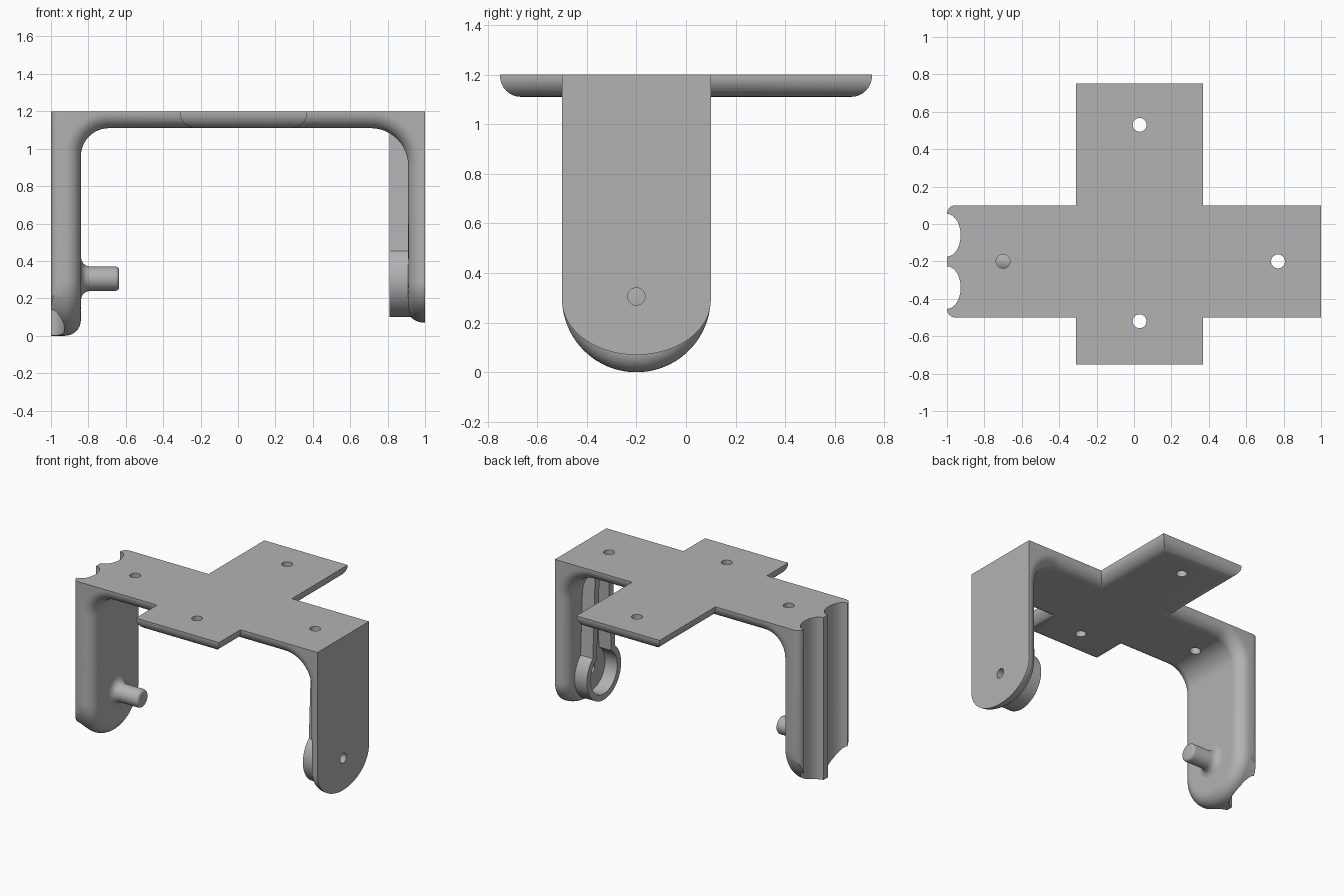
import bpy, bmesh, math
from math import sin, cos, pi, sqrt
from mathutils import Matrix

if "Cube" in bpy.data.objects:
    bpy.data.objects.remove(bpy.data.objects["Cube"])

grey = bpy.data.materials.new("matte grey")
grey.use_nodes = True
grey.diffuse_color = (0.45, 0.45, 0.45, 1)
grey.node_tree.nodes["Principled BSDF"].inputs["Base Color"].default_value = (0.45, 0.45, 0.45, 1)

MID = -0.2       # centre of the strap across its width
HALF = 0.3       # half width of the strap
TOP = 1.2
THICK = 0.09     # plate and right arm
THICK_L = 0.16   # left arm
ROUND = 0.085    # rounding of the inner edges


def finish(bm, name):
    bmesh.ops.remove_doubles(bm, verts=bm.verts, dist=1e-5)
    bmesh.ops.recalc_face_normals(bm, faces=bm.faces)
    mesh = bpy.data.meshes.new(name)
    bm.to_mesh(mesh)
    bm.free()
    mesh.materials.append(grey)
    obj = bpy.data.objects.new(name, mesh)
    bpy.context.collection.objects.link(obj)
    return obj


def loft(rings, name, closed=False):
    """Skin matching rings of points; cap the ends unless the loft is closed."""
    bm = bmesh.new()
    rows = [[bm.verts.new(p) for p in ring] for ring in rings]
    n = len(rows[0])
    pairs = list(zip(rows, rows[1:])) + ([(rows[-1], rows[0])] if closed else [])
    for a, b in pairs:
        for i in range(n):
            j = (i + 1) % n
            bm.faces.new((a[i], a[j], b[j], b[i]))
    if not closed:
        bm.faces.new(rows[0])
        bm.faces.new(rows[-1])
    return finish(bm, name)


def cylinder(centre, radius, depth, axis, name):
    bm = bmesh.new()
    turn = Matrix.Rotation(pi / 2, 4, 'Y') if axis == 'X' else Matrix()
    bmesh.ops.create_cone(bm, cap_ends=True, segments=32, radius1=radius, radius2=radius,
                          depth=depth, matrix=Matrix.Translation(centre) @ turn)
    return finish(bm, name)


def boolean(obj, tool, operation):
    mod = obj.modifiers.new("combine", 'BOOLEAN')
    mod.operation = operation
    mod.solver = 'EXACT'
    mod.object = tool
    activate(obj)
    bpy.ops.object.modifier_apply(modifier=mod.name)
    bpy.data.objects.remove(tool)


def activate(obj):
    bpy.ops.object.select_all(action='DESELECT')
    obj.select_set(True)
    bpy.context.view_layer.objects.active = obj


def smooth(obj):
    activate(obj)
    bpy.ops.object.shade_smooth_by_angle(angle=math.radians(32))


def edge_loss(dist, r=ROUND):
    """Material removed by a rounded edge at a distance from the outline."""
    d = min(max(dist, 0), r)
    return r - sqrt(max(0, r * r - (r - d) ** 2))


def groove(y):
    """Depth of the outer face of the left arm: two channels and soft corners."""
    for c in (-0.14, 0.14):
        t = (y - c) / 0.114
        if abs(t) < 1:
            return 0.073 * sqrt(1 - t * t)
    return edge_loss(HALF - abs(y), 0.045)


def arm_end(y, centre, height, thick, spread):
    """Depth and height along the rounded lower end of an arm, bottom up."""
    drop = height * sqrt(max(0, 1 - (y / HALF) ** 2))
    pts = []
    for k in range(17):
        z = drop * cos(k / 16 * pi / 2)
        rho = sqrt((y / HALF) ** 2 + (z / height) ** 2)
        dist = min((1 - rho) * spread, HALF - abs(y))
        pts.append((thick - edge_loss(dist), centre - z))
    return pts


def strap_slice(y):
    e = edge_loss(HALF - abs(y))
    left = arm_end(y, 0.3, 0.3, THICK_L, 0.3)
    right = arm_end(y, 0.29, 0.22, THICK, 0.27)
    pts = [(-1 + d, z) for d, z in left]
    for k in range(13):
        a = pi - k / 12 * pi / 2
        pts.append((-0.69 + (0.15 + e) * cos(a), 0.96 + (0.15 + e) * sin(a)))
    for k in range(13):
        a = pi / 2 - k / 12 * pi / 2
        pts.append((0.71 + (0.2 + e) * cos(a), 0.91 + (0.2 + e) * sin(a)))
    pts += [(1 - d, z) for d, z in reversed(right)]
    g = -1 + groove(y)
    pts += [(1, right[0][1]), (1, TOP), (g, TOP), (g, left[0][1])]
    return [(x, y + MID, z) for x, z in pts]


# Bent strap: both arms, top strip, inner fillets and outer channels
samples = {round(HALF * sin(pi * (k / 40 - 0.5)), 5) for k in range(41)}
for c in (-0.14, 0.14):
    samples |= {round(c - 0.114 * cos(pi * k / 18), 5) for k in range(19)}
bracket = loft([strap_slice(y) for y in sorted(samples)], "bracket_body")

# Cross plate with rounded lower edges
bm = bmesh.new()
bmesh.ops.create_cube(bm, size=1, matrix=Matrix.Translation((0.03, 0, TOP - THICK / 2))
                      @ Matrix.Diagonal((0.68, 1.5, THICK, 1)))
low = [e for e in bm.edges if all(v.co.z < TOP - THICK / 2 for v in e.verts)]
bmesh.ops.bevel(bm, geom=low, offset=ROUND, segments=8, profile=0.5, affect='EDGES')
boolean(bracket, finish(bm, "cross_plate"), 'UNION')

# Screw holes in the plate and pivot hole in the right arm
for x, y in ((0.03, 0.53), (0.03, -0.52), (0.77, MID), (-0.7, MID)):
    boolean(bracket, cylinder((x, y, TOP), 0.037, 0.5, 'Z', "hole_cutter"), 'DIFFERENCE')
boolean(bracket, cylinder((1, MID, 0.305), 0.035, 0.5, 'X', "hole_cutter"), 'DIFFERENCE')
smooth(bracket)


# Keyhole guide on the inside of the right arm: ring below, converging rails above
def keyhole(radius, neck, tip):
    a0 = math.asin(neck / radius)
    arc = [a0 + (2 * pi - 2 * a0) * k / 48 for k in range(49)]
    pts = [(radius * sin(a), 0.3 + radius * cos(a)) for a in arc]
    return [(tip, 1.13)] + pts + [(-tip, 1.13)]


guide = loft([[(0.81, MID + a[0], a[1]), (0.96, MID + a[0], a[1]),
               (0.96, MID + b[0], b[1]), (0.81, MID + b[0], b[1])]
              for a, b in zip(keyhole(0.2, 0.13, 0.1), keyhole(0.155, 0.085, 0.045))],
             "pivot_guide")
smooth(guide)

# Pivot pin on the left arm with a flared root and a softened tip
root = [(-0.79 - 0.05 * sin(a), 0.115 - 0.05 * cos(a)) for a in (0, 0.4, 0.8, 1.2, pi / 2)]
tip = [(-0.655 + 0.02 * sin(a), 0.045 + 0.02 * cos(a)) for a in (0, 0.4, 0.8, 1.2, pi / 2)]
outline = [(-0.86, 0.115)] + root[::-1] + tip
pin = loft([[(x, MID + r * cos(2 * pi * k / 40), 0.305 + r * sin(2 * pi * k / 40))
             for k in range(40)] for x, r in outline], "pivot_pin")
smooth(pin)
